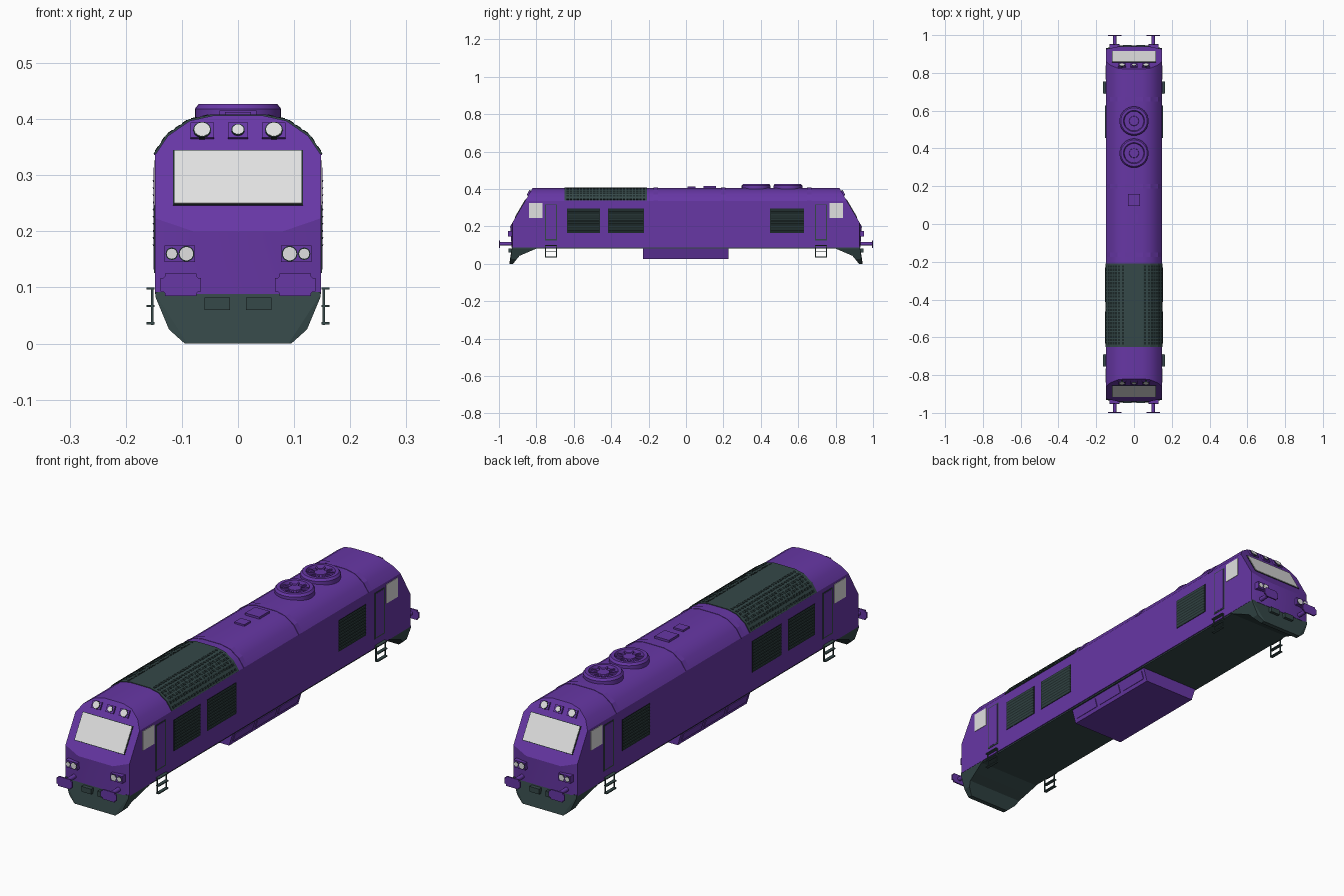
import bpy, bmesh, math
from mathutils import Matrix, Vector

if "Cube" in bpy.data.objects:
    bpy.data.objects.remove(bpy.data.objects["Cube"])


def material(name, rgb):
    m = bpy.data.materials.new(name)
    m.use_nodes = True
    m.diffuse_color = (*rgb, 1)
    m.node_tree.nodes["Principled BSDF"].inputs["Base Color"].default_value = (*rgb, 1)
    return m


PURPLE = material("purple paint", (0.135, 0.038, 0.375))
SLATE = material("dark slate", (0.035, 0.065, 0.065))
BLACK = material("vent shadow", (0.012, 0.022, 0.022))
GLASS = material("pale glass", (0.75, 0.75, 0.75))


def finish(name, bm, mat, mirror="", smooth=None):
    bmesh.ops.recalc_face_normals(bm, faces=bm.faces)
    me = bpy.data.meshes.new(name)
    bm.to_mesh(me)
    bm.free()
    ob = bpy.data.objects.new(name, me)
    bpy.context.collection.objects.link(ob)
    me.materials.append(mat)
    if mirror:
        mod = ob.modifiers.new("Mirror", "MIRROR")
        mod.use_axis = ("x" in mirror, "y" in mirror, False)
        mod.use_mirror_merge = False
    if smooth:
        bpy.ops.object.select_all(action="DESELECT")
        ob.select_set(True)
        bpy.context.view_layer.objects.active = ob
        bpy.ops.object.shade_smooth_by_angle(angle=math.radians(smooth))
    return ob


def boxes(name, items, mat, mirror="", bevel=0):
    """items: (centre, size) or (centre, size, rotation matrix)"""
    bm = bmesh.new()
    for c, s, *r in items:
        rot = r[0] if r else Matrix()
        bmesh.ops.create_cube(bm, size=1, matrix=Matrix.Translation(c) @ rot @ Matrix.Diagonal((*s, 1)))
    if bevel:
        along = [e for e in bm.edges if abs((e.verts[0].co - e.verts[1].co).normalized().y) > 0.9]
        bmesh.ops.bevel(bm, geom=along, offset=bevel, segments=3, affect="EDGES")
    return finish(name, bm, mat, mirror)


def discs(name, items, mat, mirror=""):
    """items: (centre, radius, depth, rotation matrix)"""
    bm = bmesh.new()
    for c, r, d, rot in items:
        bmesh.ops.create_cone(bm, cap_ends=True, segments=20, radius1=r, radius2=r, depth=d,
                              matrix=Matrix.Translation(c) @ rot)
    return finish(name, bm, mat, mirror, 40)


def prism(points, lo, hi, axis="y"):
    """Extrude a profile of (x, z) along y, or of (y, z) along x."""
    bm = bmesh.new()
    put = (lambda p, t: (p[0], t, p[1])) if axis == "y" else (lambda p, t: (t, *p))
    face = bm.faces.new([bm.verts.new(put(p, lo)) for p in points])
    new = bmesh.ops.extrude_face_region(bm, geom=[face])["geom"]
    step = put((0, 0), hi - lo)
    bmesh.ops.translate(bm, verts=[v for v in new if isinstance(v, bmesh.types.BMVert)], vec=step)
    return bm


def cut(bm, co, normal):
    geom = bm.verts[:] + bm.edges[:] + bm.faces[:]
    bmesh.ops.bisect_plane(bm, geom=geom, plane_co=co, plane_no=normal, clear_outer=True)
    bmesh.ops.holes_fill(bm, edges=[e for e in bm.edges if e.is_boundary], sides=0)


# Body shell with sloped noses
ROOF = [(0.148, 0.336), (0.125, 0.37), (0.086, 0.397), (0.045, 0.406)]


def section(base, grow=0):
    half = [(0.148 + grow, base)] + [(x + grow, z + grow) for x, z in ROOF]
    return half + [(-x, z) for x, z in reversed(half)]


body = prism(section(0.088), -0.96, 0.96)
for s in (-1, 1):
    cut(body, (0, 0.94 * s, 0.2), (0, 0.205 * s, 0.12))
    cut(body, (0, 0.94 * s, 0.2), (0, s, -0.07))
    for k in (-1, 1):
        cut(body, (0.08 * k, 0.94 * s, 0.2), (0.2 * k, s, 0))
finish("body_shell", body, PURPLE, smooth=28)

# Underframe and end skirts
boxes("underframe", [((0, 0, 0.09), (0.288, 1.8, 0.016))], SLATE)
skirt = prism([(-0.93, 0.092), (-0.945, 0), (-0.925, 0), (-0.89, 0.043), (-0.85, 0.06), (-0.775, 0.092)],
              -0.147, 0.147, "x")
for k in (-1, 1):
    cut(skirt, (0.148 * k, 0, 0.085), (0.06 * k, 0, -0.025))
    cut(skirt, (0.123 * k, 0, 0.025), (0.025 * k, 0, -0.028))
    cut(skirt, (0.09 * k, -0.945, 0.05), (0.25 * k, -1, 0))
finish("end_skirts", skirt, SLATE, "y")
boxes("skirt_plates", [((0.037, -0.938, 0.071), (0.045, 0.02, 0.022))], SLATE, "xy")

# Fuel tank with side panels
tank = prism([(-0.14, 0.09), (-0.12, 0.026), (0.12, 0.026), (0.14, 0.09)], -0.23, 0.226)
finish("fuel_tank", tank, PURPLE)
lean = Matrix.Rotation(math.atan2(0.02, 0.064), 4, "Y")
boxes("tank_panels", [((0.13, -0.15 + i * 0.148, 0.058), (0.006, 0.13, 0.036), lean) for i in range(3)],
      PURPLE, "x")

# Windscreen and lamps on the sloped nose
TILT = Matrix.Rotation(-math.atan2(0.12, 0.205), 4, "X")
FACE = TILT @ Matrix.Rotation(math.pi / 2, 4, "X")
AHEAD = Matrix.Rotation(math.pi / 2, 4, "X")


def on_nose(x, z, out=0.0):
    return Vector((x, -0.94 + (z - 0.2) * 0.12 / 0.205, z)) + TILT @ Vector((0, -out, 0))


boxes("windscreen_frame", [(on_nose(0, 0.295), (0.232, 0.004, 0.114), TILT)], BLACK, "y")
boxes("windscreen", [(on_nose(0, 0.295, 0.001), (0.226, 0.006, 0.109), TILT)], GLASS, "y")
boxes("upper_lamp_housings", [(on_nose(x, 0.377), (w, 0.014, 0.03), TILT)
                              for x, w in ((-0.064, 0.042), (0, 0.036), (0.064, 0.042))], PURPLE, "y")
discs("upper_lamp_rims", [(on_nose(x, 0.377, 0.004), r + 0.002, 0.009, FACE)
                          for x, r in ((-0.064, 0.014), (0, 0.01), (0.064, 0.014))], BLACK, "y")
discs("upper_lamps", [(on_nose(x, 0.377, 0.005), r, 0.009, FACE)
                      for x, r in ((-0.064, 0.014), (0, 0.01), (0.064, 0.014))], GLASS, "y")

# Headlight clusters
boxes("headlight_housings", [((0.104, -0.935, 0.16), (0.054, 0.032, 0.03))], PURPLE, "xy")
LAMPS = ((0.092, 0.012), (0.118, 0.009))
discs("headlight_rims", [((x, -0.951, 0.16), r + 0.002, 0.002, AHEAD) for x, r in LAMPS], BLACK, "xy")
discs("headlights", [((x, -0.951, 0.16), r, 0.004, AHEAD) for x, r in LAMPS], GLASS, "xy")

# Buffers
boxes("buffer_plates", [((0.102, -0.997, 0.105), (0.072, 0.006, 0.04))], PURPLE, "xy", bevel=0.008)
discs("buffer_stems", [((0.102, -0.96, 0.107), 0.009, 0.072, AHEAD)], PURPLE, "xy")

# Cab side windows and doors
boxes("cab_side_windows", [((0.148, -0.803, 0.286), (0.004, 0.074, 0.08))], GLASS, "xy")
boxes("cab_door_frames", [((0.148, -0.722, 0.222), (0.003, 0.066, 0.192))], SLATE, "xy")
boxes("cab_doors", [((0.148, -0.722, 0.223), (0.005, 0.054, 0.182))], PURPLE, "xy")

# Boarding ladders
rails = [((0.153, y, 0.066), (0.004, 0.005, 0.066)) for y in (-0.752, -0.692)]
rungs = [((0.156, -0.722, z), (0.014, 0.064, 0.004)) for z in (0.036, 0.067, 0.098)]
boxes("boarding_ladders", rails + rungs, SLATE, "xy")

# Side louvre panels
LOUVRES = ((-0.636, -0.46), (-0.417, -0.225), (0.45, 0.632))
boxes("louvre_backs", [((0.148, (a + b) / 2, 0.23), (0.003, b - a, 0.13)) for a, b in LOUVRES], BLACK, "x")
slant = Matrix.Rotation(math.radians(25), 4, "Y")
boxes("louvre_slats", [((0.1485, (a + b) / 2, 0.173 + i * 0.0127), (0.004, b - a - 0.008, 0.009), slant)
                       for a, b in LOUVRES for i in range(10)], SLATE, "x")

# Roof grille section with rows of perforations
finish("roof_grille", prism(section(0.338, 0.0025), -0.65, -0.208), SLATE)
holes = []
for (x0, z0), (x1, z1), count in ((ROOF[0], ROOF[1], 2), (ROOF[1], ROOF[2], 3), (ROOF[2], ROOF[3], 2)):
    turn = Matrix.Rotation(math.atan2(z0 - z1, x0 - x1), 4, "Y").inverted()
    turn = Matrix.Rotation(math.atan2(z1 - z0, x0 - x1), 4, "Y")
    for i in range(count):
        t = (i + 0.5) / count
        for j in range(24):
            holes.append(((x0 + (x1 - x0) * t + 0.0025, -0.632 + j * 0.0177, z0 + (z1 - z0) * t + 0.0025),
                          (0.011, 0.012, 0.002), turn))
boxes("roof_grille_holes", holes, BLACK, "x")

# Roof seams
for name, y in (("front", -0.163), ("middle", 0.2), ("rear", 0.66)):
    finish(name + "_roof_seam", prism(section(0.336, 0.0015), y - 0.012, y + 0.012), PURPLE)

# Roof hatches
boxes("roof_hatches", [((0, 0.127, 0.408), (0.066, 0.066, 0.014)), ((0, 0.03, 0.407), (0.046, 0.042, 0.012))],
      PURPLE)

# Roof fans: lathed housings with spokes
PROFILE = [(0.077, 0.395), (0.077, 0.418), (0.07, 0.427), (0.056, 0.427), (0.051, 0.414),
           (0.026, 0.414), (0.024, 0.422), (0, 0.422)]
for name, y in (("front", 0.375), ("rear", 0.545)):
    fan = bmesh.new()
    pts = [fan.verts.new((r, 0, z)) for r, z in PROFILE]
    edges = [fan.edges.new(p) for p in zip(pts, pts[1:])]
    bmesh.ops.spin(fan, geom=pts + edges, axis=(0, 0, 1), cent=(0, 0, 0), angle=math.tau, steps=32)
    bmesh.ops.remove_doubles(fan, verts=fan.verts, dist=0.0002)
    bmesh.ops.translate(fan, verts=fan.verts, vec=(0, y, 0))
    finish(name + "_roof_fan", fan, PURPLE, smooth=30)
    spokes = []
    for i in range(10):
        turn = Matrix.Rotation(math.tau * i / 10, 4, "Z")
        spokes.append((Vector((0, y, 0.417)) + turn @ Vector((0.038, 0, 0)), (0.032, 0.006, 0.007), turn))
    boxes(name + "_fan_spokes", spokes, PURPLE)
